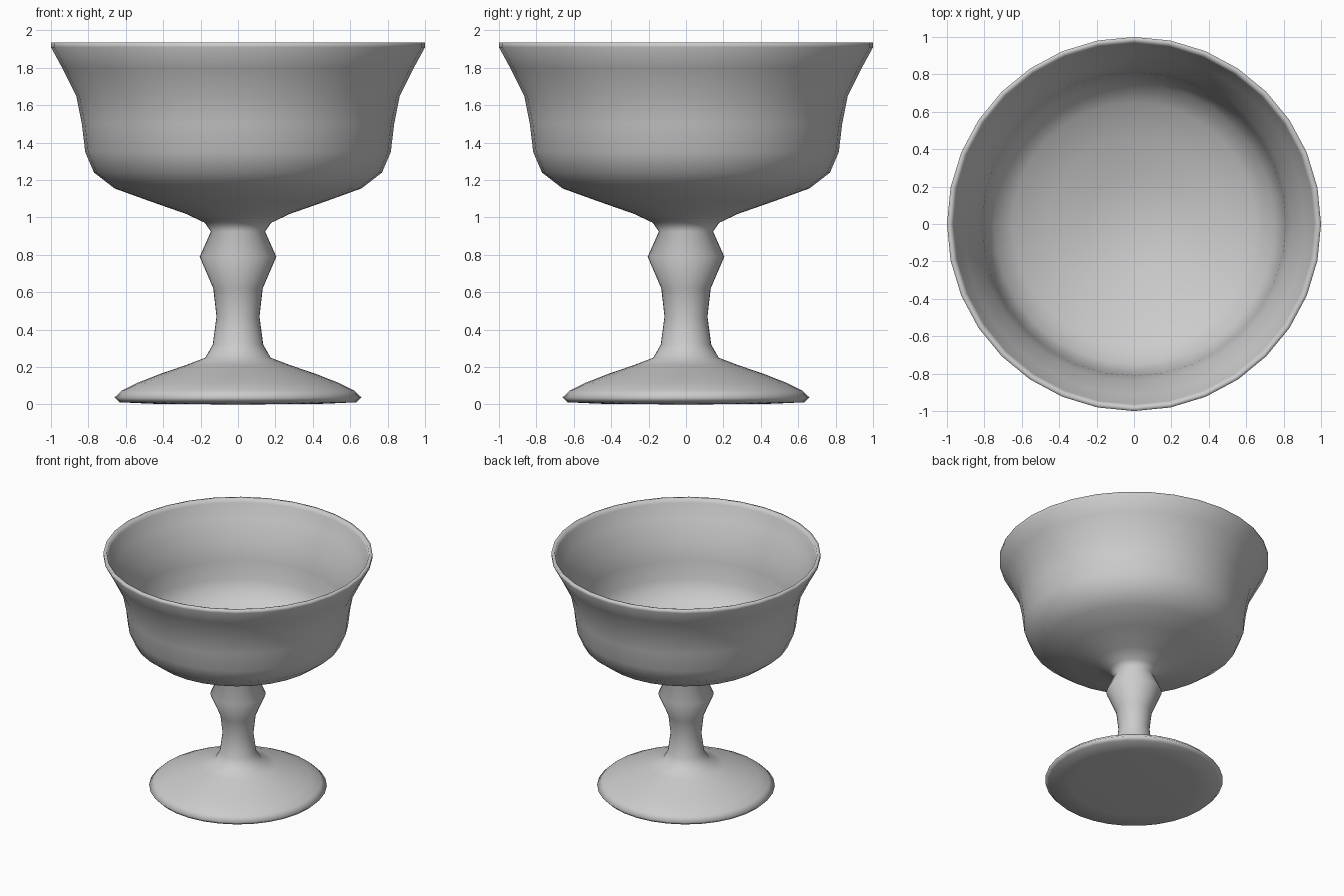
import bpy, bmesh, math

if "Cube" in bpy.data.objects:
    bpy.data.objects.remove(bpy.data.objects["Cube"])

SEGMENTS = 32

# Radius / height outlines, bottom to top
foot = [(0, 0), (0.46, 0.004), (0.635, 0.012), (0.66, 0.038), (0.62, 0.075),
        (0.54, 0.115), (0.42, 0.162), (0.28, 0.21), (0.175, 0.25)]
stem = [(0.135, 0.32), (0.115, 0.47), (0.132, 0.62), (0.205, 0.79),
        (0.145, 0.925), (0.178, 0.972)]
bowl_outside = [(0.28, 1.02), (0.48, 1.09), (0.66, 1.155), (0.77, 1.24),
                (0.817, 1.35), (0.835, 1.5), (0.865, 1.65), (0.94, 1.8),
                (1.0, 1.91), (1.0, 1.935)]
bowl_inside = [(0.975, 1.935), (0.965, 1.905), (0.915, 1.8), (0.842, 1.65),
               (0.812, 1.5), (0.795, 1.355), (0.75, 1.255), (0.65, 1.177),
               (0.47, 1.11), (0.27, 1.042), (0, 1.0)]


def lathe(name, profile):
    """Spin a radius/height outline around z into a closed solid."""
    bm = bmesh.new()
    verts = [bm.verts.new((r, 0, z)) for r, z in profile]
    edges = [bm.edges.new(pair) for pair in zip(verts, verts[1:])]
    bmesh.ops.spin(bm, geom=verts + edges, cent=(0, 0, 0), axis=(0, 0, 1),
                   angle=math.tau, steps=SEGMENTS)
    bmesh.ops.remove_doubles(bm, verts=bm.verts, dist=1e-4)
    bmesh.ops.recalc_face_normals(bm, faces=bm.faces)
    mesh = bpy.data.meshes.new(name)
    bm.to_mesh(mesh)
    bm.free()
    obj = bpy.data.objects.new(name, mesh)
    bpy.context.collection.objects.link(obj)
    mesh.shade_smooth()
    return obj


# One continuous turned piece: foot, stem with knop, flared thin-walled bowl
lathe("footed_bowl", foot + stem + bowl_outside + bowl_inside)
